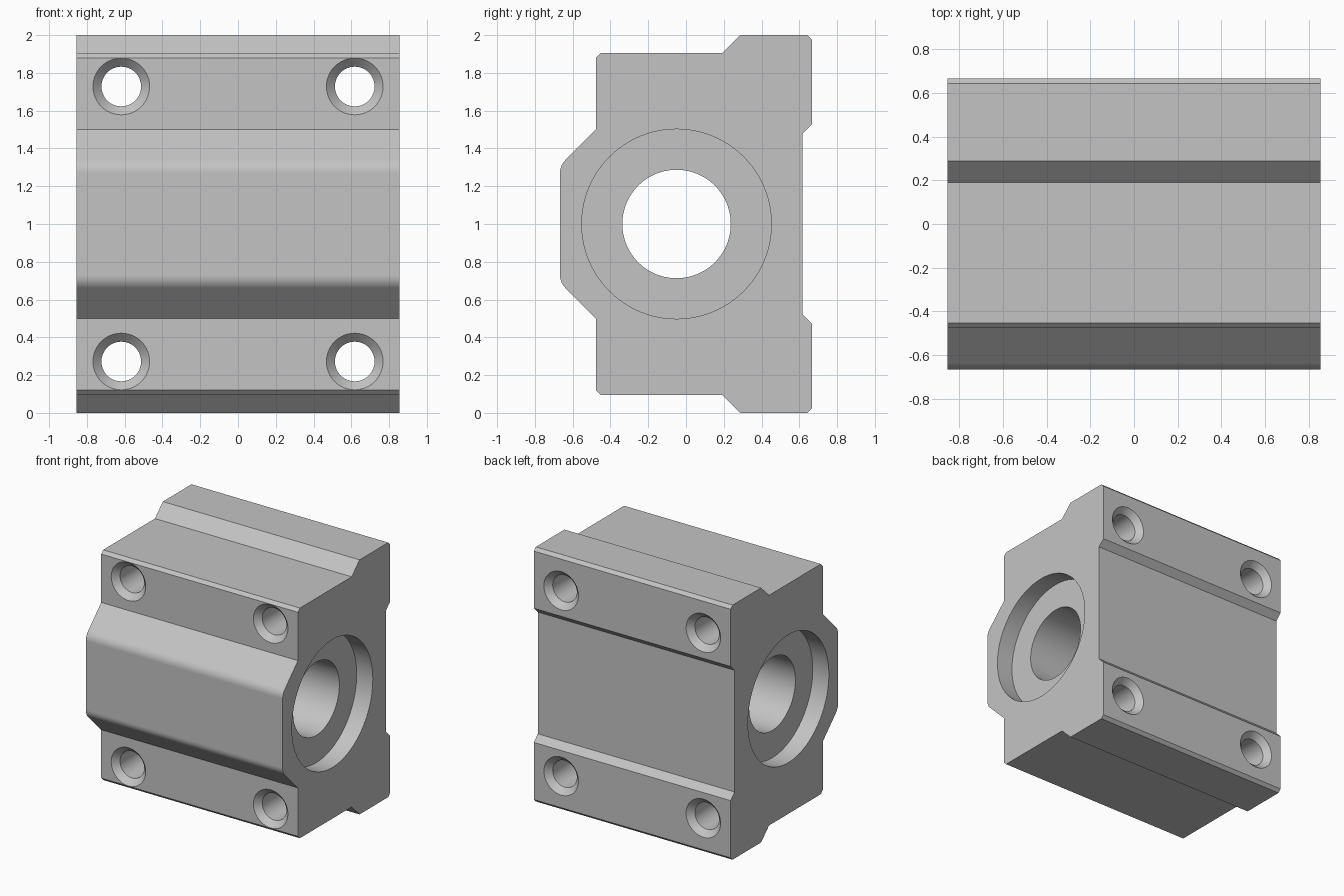
import bpy, bmesh, math
from mathutils import Vector, Matrix

cube = bpy.data.objects.get("Cube")
if cube:
    bpy.data.objects.remove(cube, do_unlink=True)

HALF_LENGTH = 0.855
FRONT, BACK = -0.477, 0.667
MID = 1.0  # height of the bore axis

metal = bpy.data.materials.new("machined grey")
metal.use_nodes = True
grey = (0.55, 0.55, 0.55, 1)
metal.diffuse_color = grey
metal.node_tree.nodes["Principled BSDF"].inputs["Base Color"].default_value = grey


def add_object(name, bm):
    bmesh.ops.recalc_face_normals(bm, faces=bm.faces)
    mesh = bpy.data.meshes.new(name)
    bm.to_mesh(mesh)
    bm.free()
    mesh.materials.append(metal)
    obj = bpy.data.objects.new(name, mesh)
    bpy.context.collection.objects.link(obj)
    return obj


def rounded(a, corner, b, steps=6):
    """Points of a soft corner running from a to b."""
    a, corner, b = Vector(a), Vector(corner), Vector(b)
    return [tuple(a.lerp(corner, i / steps).lerp(corner.lerp(b, i / steps), i / steps))
            for i in range(steps + 1)]


def turned_cutter(name, profile, axis, location, segments):
    """Lathe (distance, radius) pairs around an axis through location."""
    bm = bmesh.new()
    turn = Vector((0, 0, 1)).rotation_difference(Vector(axis)).to_matrix().to_4x4()
    place = Matrix.Translation(location) @ turn
    rings = []
    for dist, radius in profile:
        ring = bmesh.ops.create_circle(bm, segments=segments, radius=radius,
                                       matrix=place @ Matrix.Translation((0, 0, dist)))
        rings.append(ring["verts"])
    for low, high in zip(rings, rings[1:]):
        for i in range(segments):
            j = (i + 1) % segments
            bm.faces.new((low[i], low[j], high[j], high[i]))
    bm.faces.new(rings[0])
    bm.faces.new(rings[-1])
    cutter = add_object(name, bm)
    cutter.hide_render = True
    return cutter


# Housing: upper half of the (depth, height above axis) section, mirrored down
upper = rounded((-0.667, 0.27), (-0.667, 0.31), (-0.639, 0.338)) + [
    (FRONT, 0.5), (FRONT, 0.88), (-0.453, 0.904), (0.19, 0.904), (0.288, 1.0),
    (0.643, 1.0), (BACK, 0.976), (BACK, 0.527), (0.618, 0.478)]
section = upper + [(y, -h) for y, h in reversed(upper)]

bm = bmesh.new()
end = bm.faces.new([bm.verts.new((-HALF_LENGTH, y, MID + h)) for y, h in section])
side = bmesh.ops.extrude_face_region(bm, geom=[end])
bmesh.ops.translate(bm, vec=(2 * HALF_LENGTH, 0, 0),
                    verts=[v for v in side["geom"] if isinstance(v, bmesh.types.BMVert)])
housing = add_object("bearing_housing", bm)

# Main bore with a wide recess at both ends
shoulder = HALF_LENGTH - 0.14
outside = HALF_LENGTH + 0.1
bore = [(-outside, 0.502), (-shoulder, 0.502), (-shoulder, 0.287),
        (shoulder, 0.287), (shoulder, 0.502), (outside, 0.502)]
cutters = [turned_cutter("bore_cutter", bore, (1, 0, 0), (0, -0.05, MID), 96)]

# Four bolt holes, countersunk front and back
sink, over = 0.045, 0.02
hole = [(FRONT - over, 0.15 + over), (FRONT + sink, 0.105),
        (BACK - sink, 0.105), (BACK + over, 0.15 + over)]
for x in (-0.618, 0.618):
    for z in (MID - 0.728, MID + 0.728):
        cutters.append(turned_cutter("bolt_hole_cutter", hole, (0, 1, 0), (x, 0, z), 48))

# Cut the openings and discard the cutters
bpy.ops.object.select_all(action="DESELECT")
bpy.context.view_layer.objects.active = housing
housing.select_set(True)
for cutter in cutters:
    cut = housing.modifiers.new("opening", "BOOLEAN")
    cut.operation = "DIFFERENCE"
    cut.solver = "EXACT"
    cut.object = cutter
    bpy.ops.object.modifier_apply(modifier=cut.name)
    bpy.data.objects.remove(cutter, do_unlink=True)

bpy.ops.object.shade_smooth_by_angle(angle=math.radians(25))
weighted = housing.modifiers.new("even_shading", "WEIGHTED_NORMAL")
weighted.keep_sharp = True
